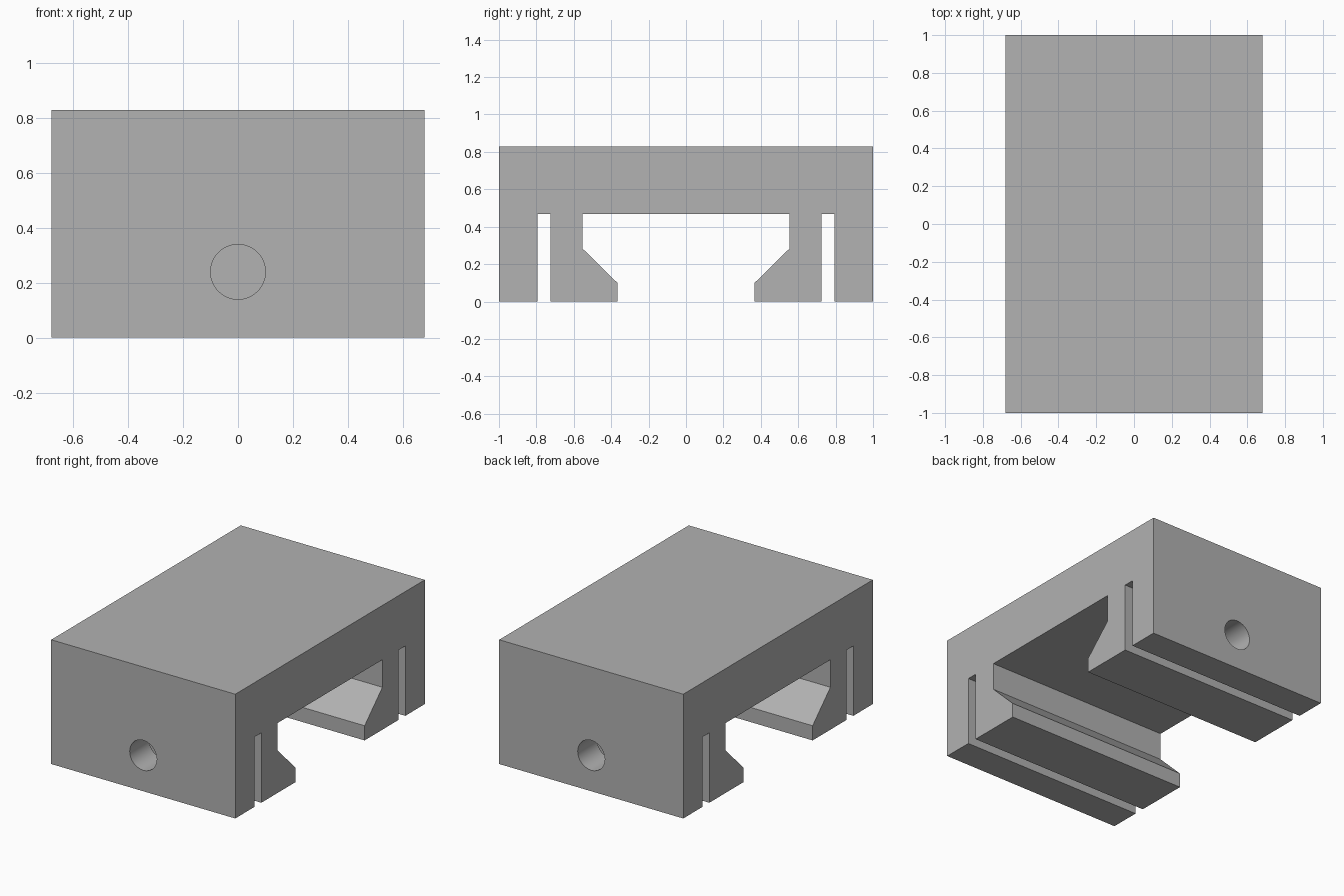
import bpy
import bmesh
from mathutils import Vector

cube = bpy.data.objects.get("Cube")
if cube:
    bpy.data.objects.remove(cube, do_unlink=True)

HALF_WIDTH = 0.68
HEIGHT = 0.83
CEILING = 0.467

# Single plain grey
grey = bpy.data.materials.new("plain grey")
grey.use_nodes = True
colour = (0.445, 0.445, 0.445, 1)
grey.diffuse_color = colour
grey.node_tree.nodes["Principled BSDF"].inputs["Base Color"].default_value = colour

# Half profile from the outer top corner, round the slot and hooked jaw
half = [(1, HEIGHT), (1, 0), (0.795, 0), (0.795, CEILING),
        (0.725, CEILING), (0.725, 0), (0.365, 0), (0.365, 0.098),
        (0.553, 0.283), (0.553, CEILING)]
profile = half + [(-y, z) for y, z in reversed(half)]

# Clamp block: profile extruded across the width
bm = bmesh.new()
face = bm.faces.new([bm.verts.new((-HALF_WIDTH, y, z)) for y, z in profile])
extruded = bmesh.ops.extrude_face_region(bm, geom=[face])
moved = [v for v in extruded["geom"] if isinstance(v, bmesh.types.BMVert)]
bmesh.ops.translate(bm, verts=moved, vec=Vector((2 * HALF_WIDTH, 0, 0)))
bmesh.ops.recalc_face_normals(bm, faces=bm.faces)
mesh = bpy.data.meshes.new("clamp_block")
bm.to_mesh(mesh)
bm.free()
mesh.materials.append(grey)
block = bpy.data.objects.new("clamp_block", mesh)
bpy.context.collection.objects.link(block)

# Screw holes through both outer walls, ending in the slots
cutters = []
for side, name in ((-1, "front"), (1, "back")):
    bpy.ops.mesh.primitive_cylinder_add(vertices=64, radius=0.1, depth=0.3,
                                        location=(0, side * 0.91, 0.24),
                                        rotation=(1.5707963, 0, 0))
    cutter = bpy.context.object
    cutter.name = name + "_hole_cutter"
    cutter.data.materials.append(grey)
    cut = block.modifiers.new(name + "_screw_hole", 'BOOLEAN')
    cut.operation = 'DIFFERENCE'
    cut.solver = 'EXACT'
    cut.object = cutter
    cutters.append(cutter)

# Bake the cuts, then smooth only the hole walls
bpy.ops.object.select_all(action='DESELECT')
block.select_set(True)
bpy.context.view_layer.objects.active = block
for modifier in list(block.modifiers):
    bpy.ops.object.modifier_apply(modifier=modifier.name)
for cutter in cutters:
    bpy.data.objects.remove(cutter, do_unlink=True)
bpy.ops.object.shade_smooth_by_angle()
